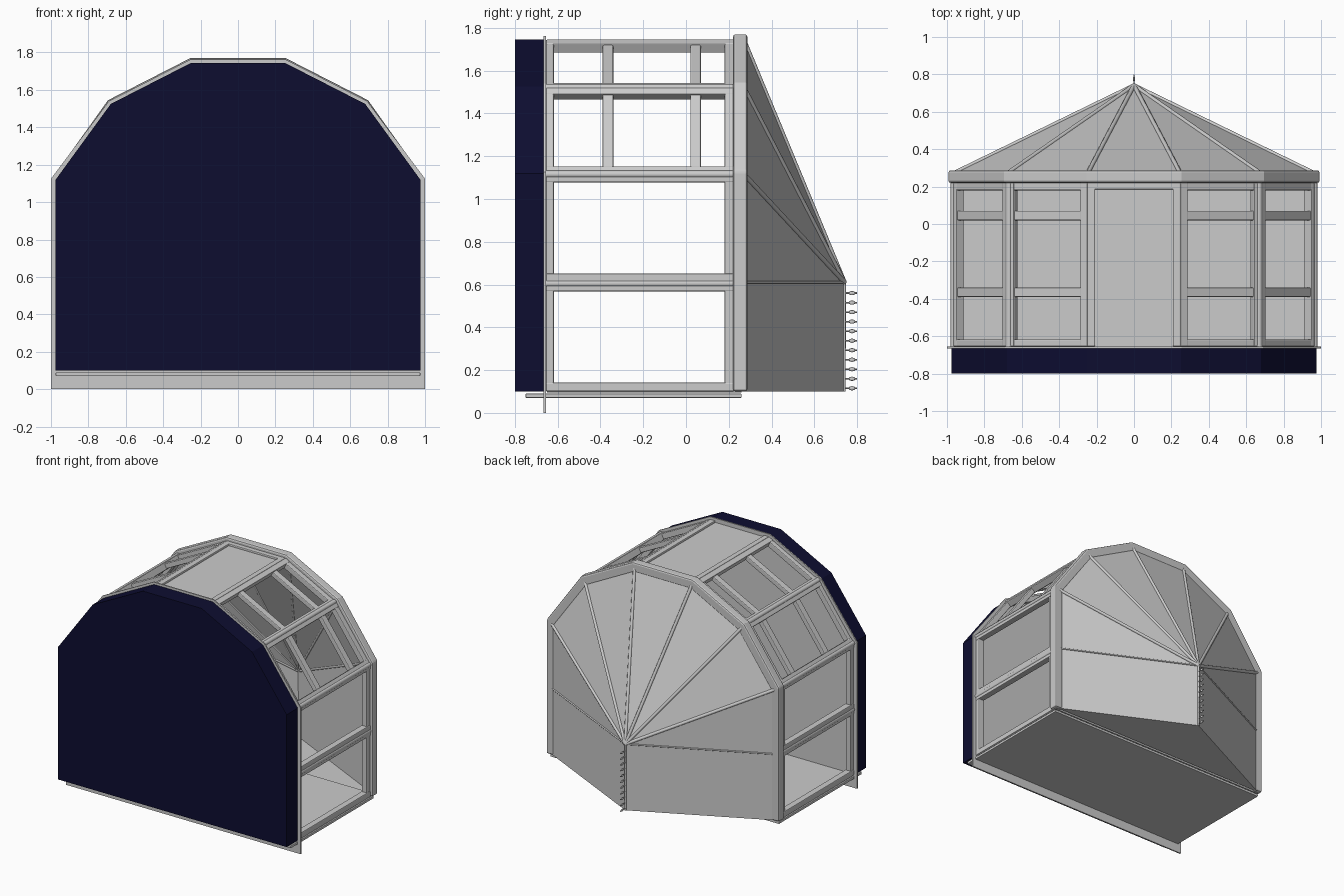
import bpy, bmesh, math
from mathutils import Vector

if "Cube" in bpy.data.objects:
    bpy.data.objects.remove(bpy.data.objects["Cube"])

# Right half of the hull outline (x, z), bottom to top
HALF = [(0.975, 0.10), (0.975, 0.61), (0.975, 1.12), (0.68, 1.525), (0.25, 1.745)]
Y0, Y1 = -0.655, 0.225
APEX = Vector((0, 0.74, 0.61))


def mirrored(half):
    return half + [(-x, z) for x, z in reversed(half)]


def make(name, verts, faces, bevel=0, solid=0):
    me = bpy.data.meshes.new(name)
    me.from_pydata([tuple(v) for v in verts], [], faces)
    bm = bmesh.new()
    bm.from_mesh(me)
    bmesh.ops.recalc_face_normals(bm, faces=bm.faces)
    bm.to_mesh(me)
    bm.free()
    ob = bpy.data.objects.new(name, me)
    bpy.context.collection.objects.link(ob)
    if solid:
        m = ob.modifiers.new("thickness", 'SOLIDIFY')
        m.thickness = solid
    if bevel:
        m = ob.modifiers.new("bevel", 'BEVEL')
        m.width = bevel
        m.segments = 2
    return ob


def slab(name, outline, ya, yb, bevel=0):
    n = len(outline)
    verts = [(x, y, z) for y in (ya, yb) for x, z in outline]
    faces = [list(range(n)), list(range(n, 2 * n))]
    faces += [[i, (i + 1) % n, n + (i + 1) % n, n + i] for i in range(n)]
    return make(name, verts, faces, bevel)


BOX = [(0, 1, 3, 2), (4, 5, 7, 6), (0, 1, 5, 4), (2, 3, 7, 6), (0, 2, 6, 4), (1, 3, 7, 5)]


def box_on_edge(name, a, b, u, v, n, bevel=0.006):
    """Box along outline edge a-b: u along the edge, v along y, n inward depth."""
    a, b = Vector((a[0], 0, a[1])), Vector((b[0], 0, b[1]))
    d = (b - a).normalized()
    inward = Vector((-d.z, 0, d.x))
    verts = [a + d * i + Vector((0, j, 0)) + inward * k for i in u for j in v for k in n]
    return make(name, verts, BOX, bevel)


def tube(name, p, q, r, sides=8):
    p, q = Vector(p), Vector(q)
    bpy.ops.mesh.primitive_cylinder_add(vertices=sides, radius=r, depth=(q - p).length,
                                        location=(p + q) / 2)
    ob = bpy.context.object
    ob.rotation_euler = (q - p).to_track_quat('Z', 'Y').to_euler()
    ob.name = name
    bpy.ops.object.shade_smooth_by_angle(angle=math.radians(50))
    return ob


# Dark front block
outer = mirrored([HALF[0]] + HALF[2:])
front = slab("front_block", outer, -0.80, -0.66)
navy = bpy.data.materials.new("navy")
navy.diffuse_color = (0.004, 0.004, 0.03, 1)
navy.use_nodes = True
navy.node_tree.nodes["Principled BSDF"].inputs["Base Color"].default_value = navy.diffuse_color
front.data.materials.append(navy)

# Thin mounting plate and floor board
slab("mounting_plate", mirrored([(1, 0), (1, 1.125), (0.69, 1.54), (0.255, 1.762)]), -0.665, -0.655)
slab("floor_board", mirrored([(0.975, 0.07), (0.975, 0.09)]), -0.75, 0.26, 0.004)
slab("floor_panel", mirrored([(0.97, 0.095), (0.97, 0.108)]), -0.65, 0.26)

# Window frames on walls and roof slopes, both sides
W, T = 0.042, 0.05
for i in range(4):
    for side in (1, -1):
        a, b = HALF[i], HALF[i + 1]
        if side < 0:
            a, b = (-b[0], b[1]), (-a[0], a[1])
        L = math.hypot(b[0] - a[0], b[1] - a[1])
        nm = ("lower_wall", "upper_wall", "lower_roof", "upper_roof")[i]
        for u in ((0, W), (L - W, L)):
            box_on_edge(nm + "_rail", a, b, u, (Y0, Y1), (0, T))
        for v in ((Y0, Y0 + 0.038), (Y1 - 0.045, Y1)):
            box_on_edge(nm + "_post", a, b, (0, L), v, (0.003, T - 0.003))
        if i >= 2:  # cross bars
            for v in ((-0.39, -0.34), (0.02, 0.07)):
                box_on_edge(nm + "_cross_bar", a, b, (W / 2, L - W / 2), v, (0.008, T - 0.005))

# Solid ridge panel with edge rails
ra, rb = HALF[4], (-HALF[4][0], HALF[4][1])
box_on_edge("ridge_panel", ra, rb, (0, 0.5), (Y0, Y1), (0.015, 0.035), 0)
for u in ((0, W), (0.5 - W, 0.5)):
    box_on_edge("ridge_rail", ra, rb, u, (Y0, Y1), (0, T))
box_on_edge("ridge_end", ra, rb, (0, 0.5), (Y1 - 0.04, Y1), (0, T))

# Round seams along the hull corners
for x, z in HALF[1:4]:
    for s in (1, -1):
        tube("corner_seam", (s * (x - 0.012), Y0, z - 0.005), (s * (x - 0.012), Y1, z - 0.005), 0.018, 12)

# Rear ring
ro = mirrored([(0.992, 0.10), (0.992, 1.13), (0.695, 1.545), (0.255, 1.77)])
ri = mirrored([(0.925, 0.10), (0.925, 1.10), (0.645, 1.485), (0.24, 1.695)])
n = len(ro)
verts = [(x, y, z) for y in (0.22, 0.287) for prof in (ro, ri) for x, z in prof]
faces = []
for i in range(n - 1):
    j = i + 1
    faces += [(i, j, n + j, n + i), (2 * n + i, 2 * n + j, 3 * n + j, 3 * n + i),
              (i, j, 2 * n + j, 2 * n + i), (n + i, n + j, 3 * n + j, 3 * n + i)]
e = n - 1
faces += [(0, n, 3 * n, 2 * n), (e, n + e, 3 * n + e, 2 * n + e)]
make("rear_ring", verts, faces, 0.012)

# Rear fan tent: sloped panels, pointed walls and floor
base = mirrored([(0.955, 0.10), (0.955, 0.61), (0.955, 1.11), (0.67, 1.51), (0.245, 1.73)])
bv = [Vector((x, 0.275, z)) for x, z in base]
k = len(bv)
faces = [(i, i + 1, k) for i in range(1, k - 2)]
faces += [(0, 1, k, k + 1), (k - 1, k - 2, k, k + 1), (0, k + 1, k - 1)]
make("rear_tent", bv + [APEX, Vector((0, 0.74, 0.10))], faces, solid=0.008)

# Ribs converging on the tip
for p in bv[1:-1]:
    tube("tent_rib", p, APEX, 0.012 if p.z > 0.7 else 0.006)
tube("wall_corner_rib", (0, 0.738, 0.10), APEX, 0.008)

# Row of small studs down the rear edge
for i in range(11):
    z = 0.115 + i * 0.0445
    tube("stud_pin", (0, 0.735, z), (0, 0.80, z), 0.004, 6)
    bpy.ops.mesh.primitive_uv_sphere_add(segments=8, ring_count=6, radius=0.011, location=(0, 0.776, z))
    bpy.context.object.name = "stud_head"
    bpy.context.object.scale = (0.5, 1.5, 0.9)
    bpy.ops.object.shade_smooth_by_angle()
